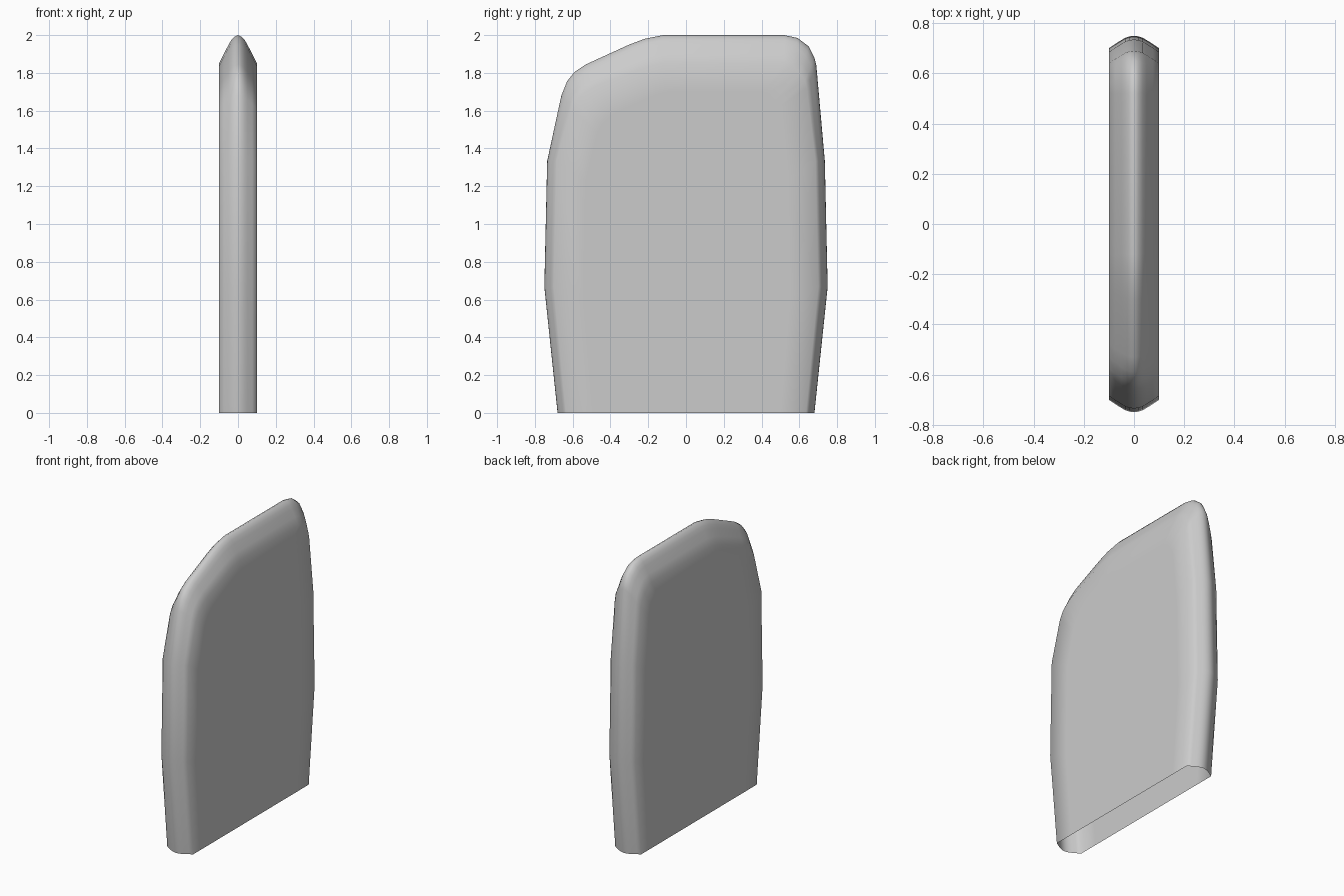
import bpy, bmesh

if "Cube" in bpy.data.objects:
    bpy.data.objects.remove(bpy.data.objects["Cube"])

# Side outlines (y, z): ridge line at mid thickness, and edge of the flat faces
outer = [(-.68, 0), (-.75, .667), (-.735, 1.333), (-.66, 1.68), (-.63, 1.755),
         (-.59, 1.805), (-.53, 1.845), (-.30, 1.95), (-.22, 1.98), (-.12, 2),
         (.52, 2), (.59, 1.985), (.65, 1.94), (.68, 1.88), (.69, 1.84),
         (.735, 1.333), (.75, .667), (.68, 0)]
inner = [(-.635, 0), (-.70, .667), (-.685, 1.333), (-.605, 1.61), (-.575, 1.66),
         (-.53, 1.70), (-.48, 1.73), (-.27, 1.81), (-.20, 1.835), (-.12, 1.85),
         (.52, 1.85), (.56, 1.84), (.60, 1.80), (.63, 1.76), (.64, 1.72),
         (.685, 1.333), (.70, .667), (.635, 0)]

# Rim cross-section: x offset and blend from inner to outer outline
half = [(.1, 0), (.075, .34), (.05, .66), (.035, .83), (.018, .95)]
rim = half + [(0, 1)] + [(-x, t) for x, t in reversed(half)]

bm = bmesh.new()


def row(x, pts):
    return [bm.verts.new((x, y, z)) for y, z in pts]


def face_ring(x):
    return row(x, [(y * .78, z * .92) for y, z in inner])


# Rounded rim rows, with an inset ring on each flat face
rows = [face_ring(.1)]
for x, t in rim:
    rows.append(row(x, [(a + (c - a) * t, b + (d - b) * t)
                        for (a, b), (c, d) in zip(inner, outer)]))
rows.append(face_ring(-.1))
for r, s in zip(rows, rows[1:]):
    for i in range(len(r) - 1):
        bm.faces.new((r[i], r[i + 1], s[i + 1], s[i]))

# Flat centre panels, the underside stays open
for r in (rows[0], rows[-1]):
    for i in range(len(r) // 2 - 1):
        j = len(r) - 1 - i
        bm.faces.new((r[i], r[i + 1], r[j - 1], r[j]))

bmesh.ops.recalc_face_normals(bm, faces=bm.faces)
# Open shell: make sure the panel at +x faces outward
bm.faces.ensure_lookup_table()
bm.normal_update()
panel = max(bm.faces, key=lambda f: f.calc_center_median().x * f.calc_area())
if panel.normal.x < 0:
    bmesh.ops.reverse_faces(bm, faces=bm.faces)
for f in bm.faces:
    f.smooth = True

mesh = bpy.data.meshes.new("rounded_slab")
bm.to_mesh(mesh)
bm.free()
bpy.context.collection.objects.link(bpy.data.objects.new("rounded_slab", mesh))
